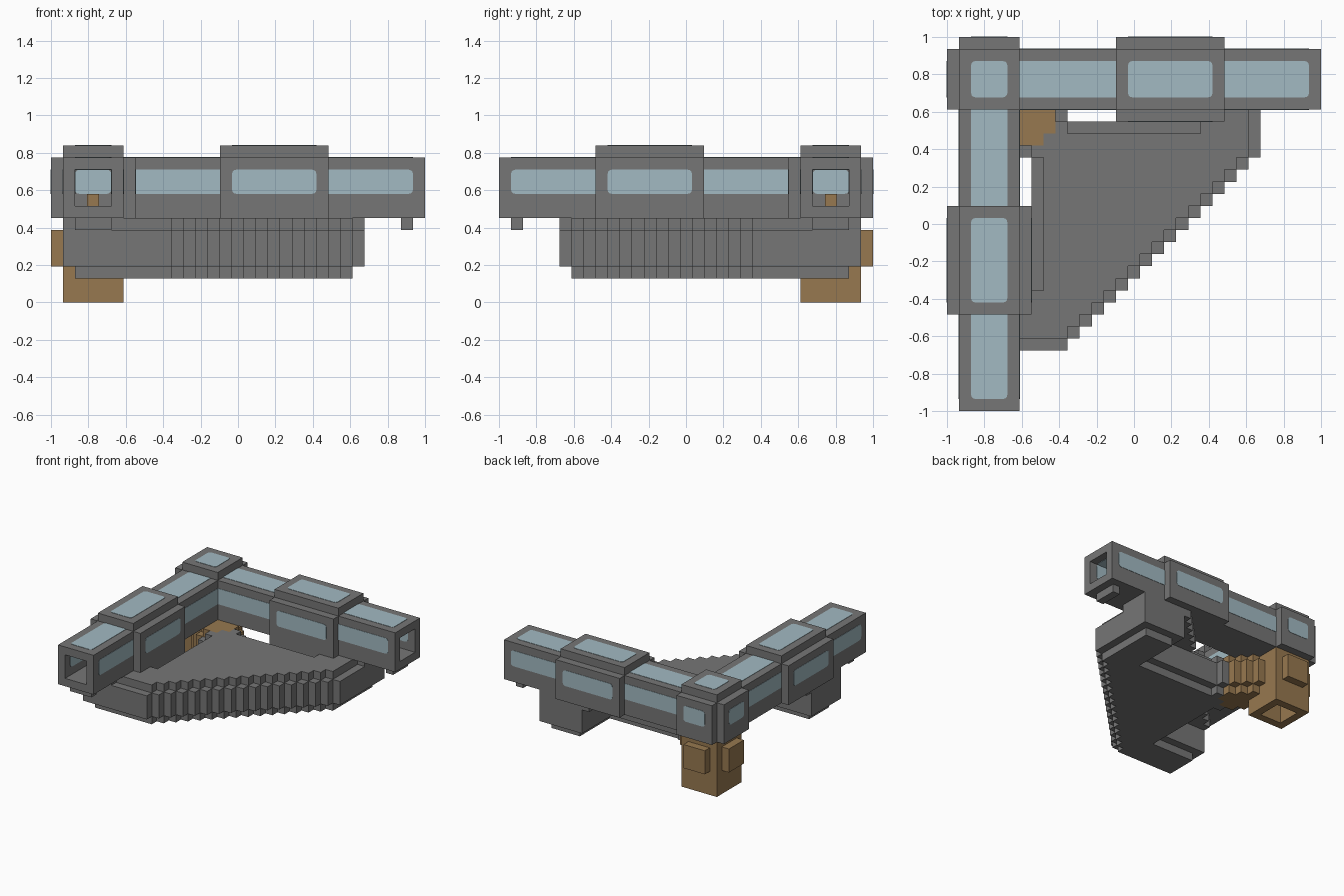
import bpy, bmesh, math
from mathutils import Vector

if "Cube" in bpy.data.objects:
    bpy.data.objects.remove(bpy.data.objects["Cube"])

U = 2 / 31      # one block
T = 0.04        # half thickness of a glass plate, in blocks


def material(name, rgb):
    m = bpy.data.materials.new(name)
    m.use_nodes = True
    m.diffuse_color = (*rgb, 1)
    bsdf = m.node_tree.nodes["Principled BSDF"]
    bsdf.inputs["Base Color"].default_value = (*rgb, 1)
    bsdf.inputs["Roughness"].default_value = 0.8
    return m


HULL = material("hull grey", (0.18, 0.18, 0.18))
GLASS = material("pale blue glass", (0.36, 0.49, 0.54))
BRASS = material("brown metal", (0.31, 0.19, 0.08))


def place(a, b, z, swap=False):
    """Block coordinates: a runs right, b runs from back to front."""
    if swap:
        a, b = b, a
    return Vector((a * U - 1, 1 - b * U, z * U))


def finish(name, bm, mat):
    bmesh.ops.recalc_face_normals(bm, faces=bm.faces)
    me = bpy.data.meshes.new(name)
    bm.to_mesh(me)
    bm.free()
    me.materials.append(mat)
    bpy.context.scene.collection.objects.link(bpy.data.objects.new(name, me))


def prism(bm, lower, upper):
    lo = [bm.verts.new(p) for p in lower]
    hi = [bm.verts.new(p) for p in upper]
    bm.faces.new(lo)
    bm.faces.new(hi)
    for i in range(len(lo)):
        j = (i + 1) % len(lo)
        bm.faces.new((lo[i], lo[j], hi[j], hi[i]))


def boxes(name, mat, parts, swap=False):
    bm = bmesh.new()
    for a0, a1, b0, b1, z0, z1 in parts:
        ring = [(a0, b0), (a1, b0), (a1, b1), (a0, b1)]
        prism(bm, [place(a, b, z0, swap) for a, b in ring],
              [place(a, b, z1, swap) for a, b in ring])
    finish(name, bm, mat)


def window(name, axis, pos, lo, hi, swap=False):
    """Thin rounded pane facing z (spans a, b) or b (spans a, z)."""
    r, ring = 0.35, []
    for k, (u, v) in enumerate([(hi[0] - r, hi[1] - r), (lo[0] + r, hi[1] - r),
                                (lo[0] + r, lo[1] + r), (hi[0] - r, lo[1] + r)]):
        for s in range(4):
            t = (k + s / 3) * math.pi / 2
            ring.append((u + r * math.cos(t), v + r * math.sin(t)))
    bm = bmesh.new()
    sides = []
    for d in (pos - T, pos + T):
        sides.append([place(u, v, d, swap) if axis == "z" else place(u, d, v, swap)
                      for u, v in ring])
    prism(bm, *sides)
    finish(name, bm, GLASS)


def slab(name, mat, inside, z0, z1):
    """Blocky slab made of all the cells for which inside(a, b) holds."""
    cells = {(a, b) for a in range(31) for b in range(31) if inside(a, b)}
    bm = bmesh.new()
    verts = {}

    def v(a, b, z):
        if (a, b, z) not in verts:
            verts[a, b, z] = bm.verts.new(place(a, b, z))
        return verts[a, b, z]

    for a, b in cells:
        ring = [(a, b), (a + 1, b), (a + 1, b + 1), (a, b + 1)]
        for z in (z0, z1):
            bm.faces.new([v(*p, z) for p in ring])
        for k, (da, db) in enumerate([(0, -1), (1, 0), (0, 1), (-1, 0)]):
            if (a + da, b + db) not in cells:
                p, q = ring[k], ring[(k + 1) % 4]
                bm.faces.new((v(*p, z0), v(*q, z0), v(*q, z1), v(*p, z1)))
    bmesh.ops.dissolve_limit(bm, angle_limit=0.01, verts=bm.verts, edges=bm.edges)
    finish(name, bm, mat)


# Two mirrored corridors with their window bays
for side, swap in (("back", False), ("right", True)):
    boxes(side + "_corridor", HULL, [
        (5, 31, 1, 6, 7, 8), (5, 31, 1, 6, 11, 12),
        (5, 31, 1, 2, 8, 11), (5, 31, 5, 6, 8, 11)], swap)
    boxes(side + "_bay", HULL, [
        (14, 23, 0, 1, 7, 12), (14, 23, 6, 7, 7, 12), (14, 23, 1, 6, 12, 13)], swap)
    boxes(side + "_end_lug", HULL, [(29, 30, 2, 5, 6, 7)], swap)
    boxes(side + "_corner_wall", HULL, [(1, 6, 0, 2, 7, 12)], swap)

    # Corridor panes, outside and inside the walls
    for z in (11, 12):
        window(side + "_roof_window", "z", z, (5.5, 2), (30, 5), swap)
    for b in (1, 2, 5, 6):
        window(side + "_wall_window", "b", b, (5.5, 9), (30, 11), swap)

    # Bay and corner panes
    window(side + "_bay_roof_window", "z", 13, (15, 2), (22, 5), swap)
    for b in (0, 7):
        window(side + "_bay_window", "b", b, (15, 9), (22, 11), swap)
    for b in (0, 2):
        window(side + "_corner_window", "b", b, (2, 9), (5, 11), swap)

    # Block on the outside of the leg
    boxes(side + "_leg_block", BRASS, [(2, 5, 0, 1, 3, 6)], swap)
    # Bracket between the wing and the corridor
    boxes(side + "_wing_bracket", HULL, [(21, 26, 1, 5, 6, 7)], swap)

# Corner room
boxes("corner_room", HULL, [(1, 6, 1, 6, 7, 8), (1, 6, 1, 6, 11, 13)])
window("corner_roof_window", "z", 13, (2, 2), (5, 5))
boxes("corner_pin", BRASS, [(3, 4, 3, 4, 8, 9)])

# Hollow leg, open at the bottom
boxes("leg", BRASS, [(1, 6, 1, 2, 0, 7), (1, 6, 5, 6, 0, 7), (1, 2, 2, 5, 0, 7),
                     (5, 6, 2, 5, 0, 7), (2, 5, 2, 5, 3, 7)])


# Stepped triangular hull with a wing under each corridor
def hull_area(inset):
    def inside(a, b):
        body = min(a, b) >= 7 + inset
        wing = max(a, b) >= 20 + inset and min(a, b) >= 1 + inset
        return (body or wing) and a + b <= 34 - inset and max(a, b) <= 25 - inset
    return inside


slab("hull_band", HULL, hull_area(0), 3, 6)
slab("hull_core", HULL, hull_area(1), 2, 7)
slab("wing_gussets", HULL,
     lambda a, b: 1 <= min(a, b) <= 6 and 14 <= max(a, b) <= 20 and a + b >= 20, 6, 7)


# Diagonal neck from the leg to the hull
def neck(brown, width):
    def inside(a, b):
        near_leg = a + b <= 15 and max(a, b) <= 8
        return (3 <= min(a, b) and 6 <= max(a, b) <= 10
                and abs(a - b) <= width and near_leg == brown)
    return inside


for label, mat, brown in (("leg_neck", BRASS, True), ("hull_neck", HULL, False)):
    slab(label + "_band", mat, neck(brown, 3), 3, 6)
    slab(label + "_core", mat, neck(brown, 2), 2, 7)
